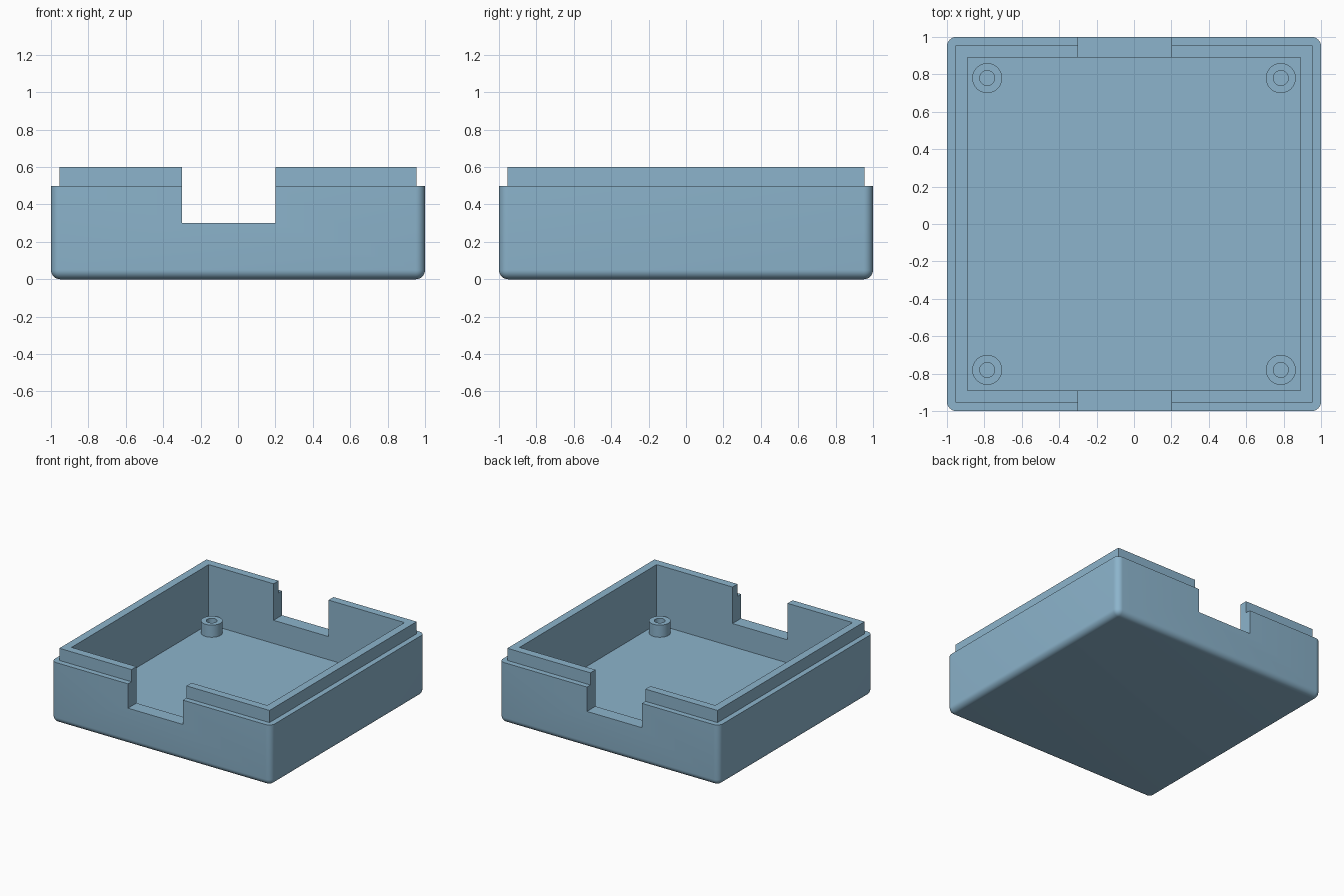
import bpy, bmesh, math
from mathutils import Matrix, Vector

if "Cube" in bpy.data.objects:
    bpy.data.objects.remove(bpy.data.objects["Cube"])

WALL, FLOOR, RIM, TOP = 0.89, 0.11, 0.5, 0.6

blue = bpy.data.materials.new("soft_blue")
blue.diffuse_color = (0.262, 0.456, 0.604, 1)
blue.use_nodes = True
blue.node_tree.nodes["Principled BSDF"].inputs["Base Color"].default_value = blue.diffuse_color


def make_object(name, bm):
    bmesh.ops.recalc_face_normals(bm, faces=bm.faces)
    mesh = bpy.data.meshes.new(name)
    bm.to_mesh(mesh)
    bm.free()
    mesh.materials.append(blue)
    ob = bpy.data.objects.new(name, mesh)
    bpy.context.collection.objects.link(ob)
    return ob


def box(name, lo, hi, radius=0):
    """Box between two corners; radius rounds every edge except the top rim."""
    lo, hi = Vector(lo), Vector(hi)
    bm = bmesh.new()
    bmesh.ops.create_cube(bm, size=1, matrix=Matrix.Translation((lo + hi) / 2)
                          @ Matrix.Diagonal((hi - lo).to_4d()))
    if radius:
        edges = [e for e in bm.edges if min(v.co.z for v in e.verts) < hi.z - 1e-4]
        bmesh.ops.bevel(bm, geom=edges, offset=radius, segments=8, profile=0.5,
                        affect='EDGES')
    return make_object(name, bm)


def activate(ob):
    bpy.ops.object.select_all(action='DESELECT')
    ob.select_set(True)
    bpy.context.view_layer.objects.active = ob


def combine(ob, other, operation):
    activate(ob)
    mod = ob.modifiers.new(operation, 'BOOLEAN')
    mod.object, mod.operation, mod.solver = other, operation, 'EXACT'
    bpy.ops.object.modifier_apply(modifier=mod.name)
    bpy.data.objects.remove(other)


def smooth(ob):
    activate(ob)
    bpy.ops.object.shade_smooth_by_angle(angle=math.radians(30))


# Rounded tray with a raised, stepped-in lip
tray = box("tray", (-1, -1, 0), (1, 1, RIM), 0.05)
combine(tray, box("lip", (-0.955, -0.955, 0.3), (0.955, 0.955, TOP)), 'UNION')

# Inner cavity, and the notch through the front and back walls
combine(tray, box("cavity", (-WALL, -WALL, FLOOR), (WALL, WALL, 1)), 'DIFFERENCE')
combine(tray, box("notch", (-0.3, -1.2, 0.3), (0.2, 1.2, 1)), 'DIFFERENCE')
smooth(tray)


# Hollow screw posts in the four corners
def screw_post(name, x, y):
    outer, inner, height = 0.08, 0.04, 0.21
    profile = [(outer, FLOOR), (outer, height), (inner, height), (inner, FLOOR)]
    bm = bmesh.new()
    verts = [bm.verts.new((r, 0, z)) for r, z in profile]
    edges = [bm.edges.new(pair) for pair in zip(verts, verts[1:] + verts[:1])]
    bmesh.ops.spin(bm, geom=verts + edges, cent=(0, 0, 0), axis=(0, 0, 1),
                   angle=math.tau, steps=48)
    bmesh.ops.remove_doubles(bm, verts=bm.verts, dist=1e-5)
    post = make_object(name, bm)
    post.location = (x, y, 0)
    smooth(post)


for side, x in (("left", -0.785), ("right", 0.785)):
    for end, y in (("front", -0.78), ("back", 0.78)):
        screw_post(f"screw_post_{end}_{side}", x, y)
